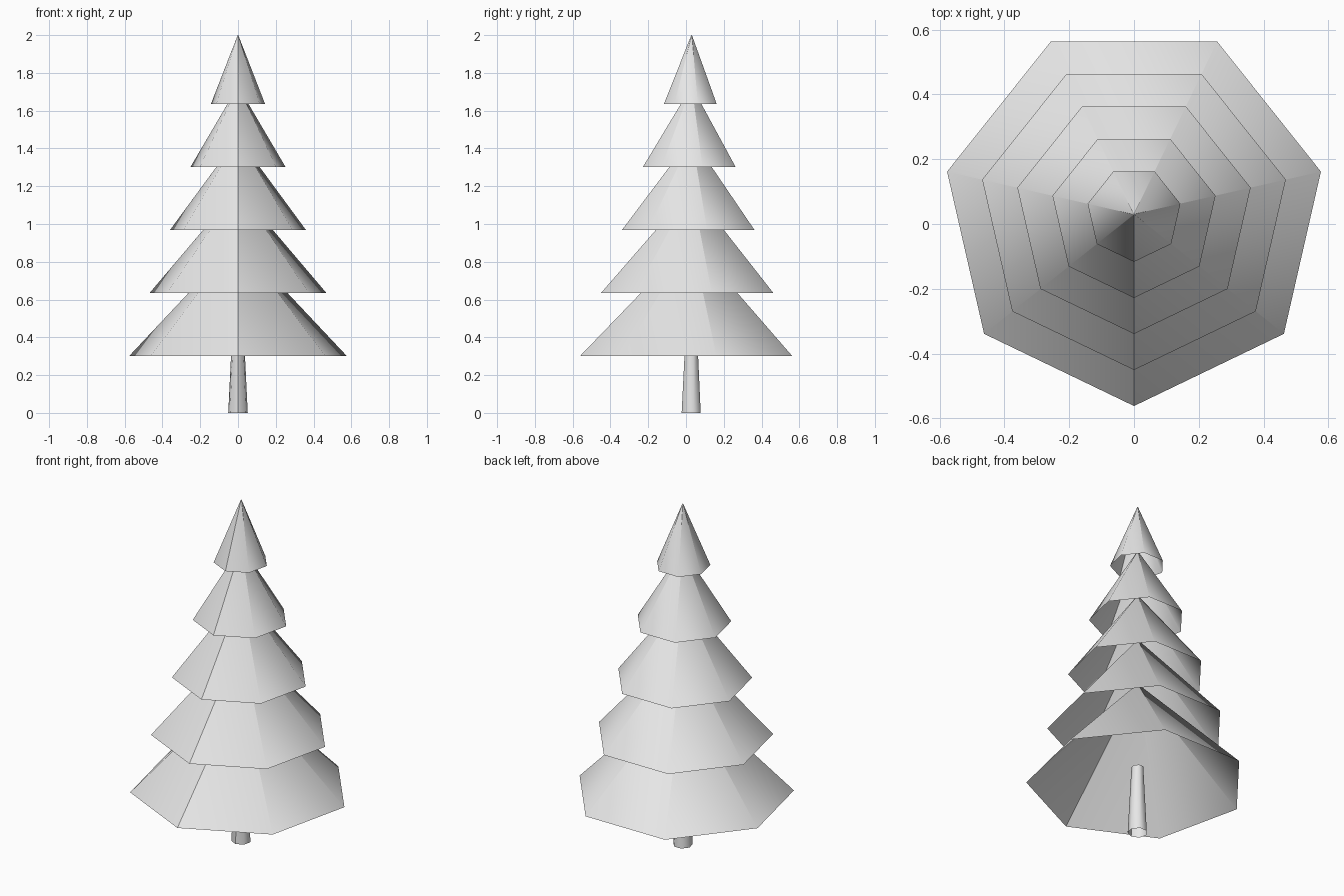
import bpy, bmesh, math

if "Cube" in bpy.data.objects:
    bpy.data.objects.remove(bpy.data.objects["Cube"])

SIDES = 7
CENTRE_Y = 0.03      # trunk axis, so that the widest tier is centred on y = 0

grey = bpy.data.materials.new("light grey")
grey.diffuse_color = (0.8, 0.8, 0.8, 1.0)
grey.use_nodes = True
grey.node_tree.nodes["Principled BSDF"].inputs["Base Color"].default_value = grey.diffuse_color


def open_shell(name, r_low, z_low, r_high, z_high):
    """Open seven-sided tapered shell, smooth round but with an unjoined seam in front."""
    bm = bmesh.new()
    columns = []
    for i in range(SIDES + 1):
        a = -math.pi / 2 + 2 * math.pi * i / SIDES
        columns.append([
            bm.verts.new((r * math.cos(a), CENTRE_Y + r * math.sin(a), z))
            for r, z in ((r_low, z_low), (r_high, z_high))])
    for (a0, a1), (b0, b1) in zip(columns, columns[1:]):
        bm.faces.new((a0, b0, b1, a1)).smooth = True
    mesh = bpy.data.meshes.new(name)
    bm.to_mesh(mesh)
    bm.free()
    mesh.materials.append(grey)
    obj = bpy.data.objects.new(name, mesh)
    bpy.context.scene.collection.objects.link(obj)
    return obj


# Trunk, reaching a little way inside the lowest tier
open_shell("trunk", 0.053, 0.0, 0.033, 0.40)

# Five hollow branch tiers, each smaller and shorter than the one below
for n in range(5):
    rim_z = 0.30 + 0.334 * n
    rim_r = 0.592 - 0.1113 * n
    height = 0.612 - 0.062 * n
    open_shell(f"branch_tier_{n + 1}", rim_r, rim_z, 0.0015, rim_z + height)
